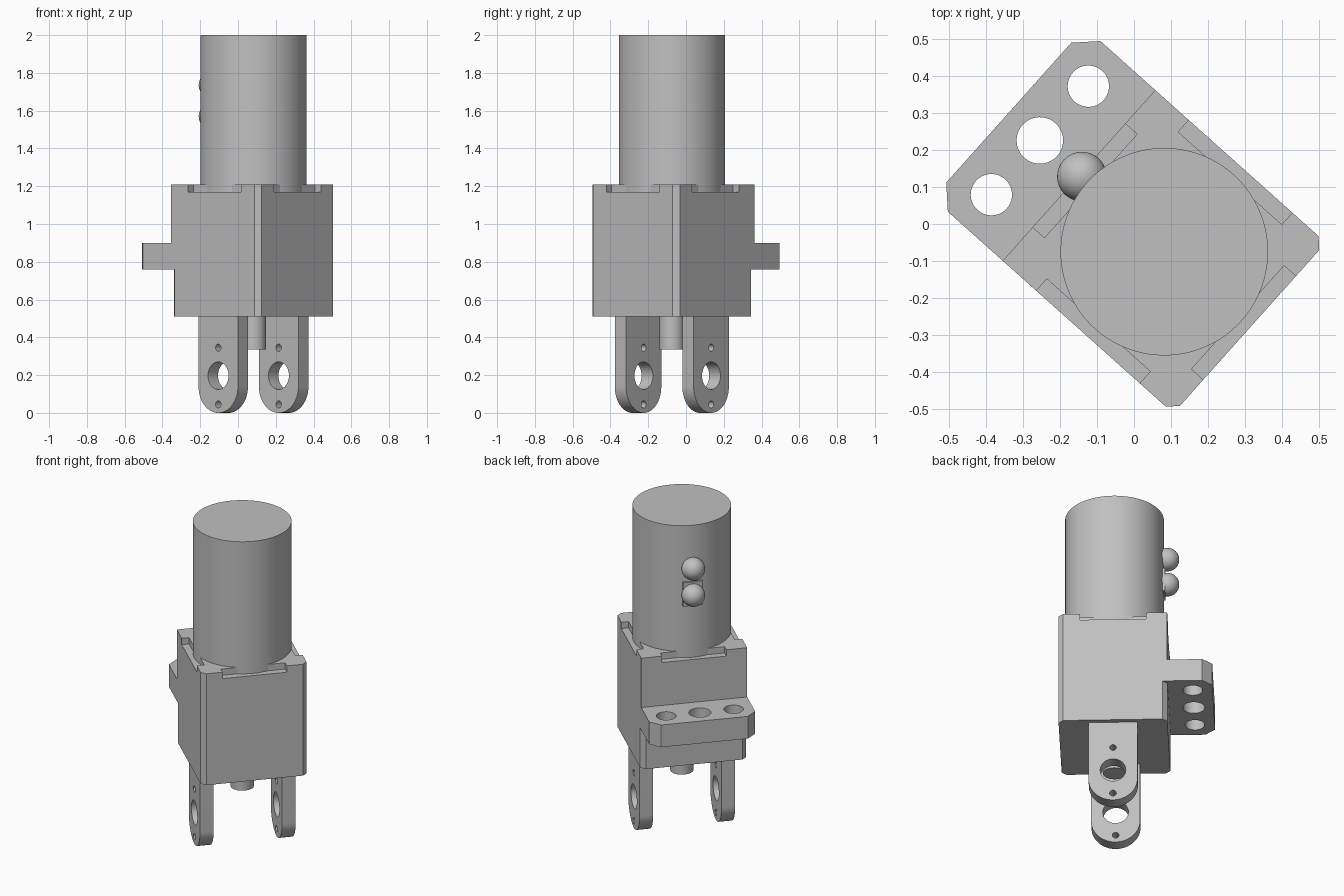
import bpy, bmesh, math
from mathutils import Matrix, Vector

cube = bpy.data.objects.get("Cube")
if cube:
    bpy.data.objects.remove(cube, do_unlink=True)

# One grey material for the whole assembly
GREY = (0.53, 0.53, 0.53, 1)
mat = bpy.data.materials.new("plain_grey")
mat.use_nodes = True
mat.diffuse_color = GREY
mat.node_tree.nodes["Principled BSDF"].inputs["Base Color"].default_value = GREY

# Everything is modelled square-on around the barrel axis, then turned and moved
PLACE = Matrix.Translation((0.082, -0.075, 0)) @ Matrix.Rotation(math.radians(48.2), 4, 'Z')
parts = []


def finish(bm, name):
    bmesh.ops.recalc_face_normals(bm, faces=bm.faces)
    mesh = bpy.data.meshes.new(name)
    bm.to_mesh(mesh)
    bm.free()
    mesh.materials.append(mat)
    obj = bpy.data.objects.new(name, mesh)
    bpy.context.collection.objects.link(obj)
    parts.append(obj)
    return obj


def prism(name, points, extrude):
    """Closed outline of 3D points, extruded along a vector."""
    bm = bmesh.new()
    face = bm.faces.new([bm.verts.new(p) for p in points])
    result = bmesh.ops.extrude_face_region(bm, geom=[face])
    verts = [g for g in result["geom"] if isinstance(g, bmesh.types.BMVert)]
    bmesh.ops.translate(bm, verts=verts, vec=extrude)
    if face.is_valid and len(face.edges) and not all(len(e.link_faces) == 2 for e in face.edges):
        bm.faces.remove(face)
    return finish(bm, name)


def add_box(bm, centre, size):
    bmesh.ops.create_cube(bm, size=1, matrix=Matrix.Translation(centre) @ Matrix.Diagonal((*size, 1)))


def add_cylinder(bm, centre, radius, depth, axis='Z', segments=40):
    turn = Matrix.Rotation(math.pi / 2, 4, 'Y') if axis == 'X' else Matrix()
    bmesh.ops.create_cone(bm, cap_ends=True, segments=segments, radius1=radius, radius2=radius,
                          depth=depth, matrix=Matrix.Translation(centre) @ turn)


def combine(obj, tool, operation):
    """Apply a boolean and discard the tool object."""
    mod = obj.modifiers.new("combine", 'BOOLEAN')
    mod.operation, mod.object, mod.solver = operation, tool, 'EXACT'
    bpy.context.view_layer.update()
    graph = bpy.context.evaluated_depsgraph_get()
    mesh = bpy.data.meshes.new_from_object(obj.evaluated_get(graph))
    obj.modifiers.clear()
    obj.data = mesh
    parts.remove(tool)
    bpy.data.objects.remove(tool, do_unlink=True)


HALF, CHAMFER = 0.31, 0.027


def outline(back, back_chamfer, z):
    """Housing footprint with chamfered front corners and optional back chamfers."""
    c, b = CHAMFER, back_chamfer
    right = [(HALF - c, -HALF), (HALF, -HALF + c)]
    right += [(HALF, back - b), (HALF - b, back)] if b else [(HALF, back)]
    left = [(-x, y) for x, y in reversed(right)]
    return [(x, y, z) for x, y in right + left]


# Housing: chamfered lower block, flange layer, square-backed upper block
housing = prism("housing", outline(HALF, CHAMFER, 0.51), (0, 0, 0.25))
flange = prism("flange", outline(0.565, 0.056, 0.76), (0, 0, 0.14))
upper = prism("upper_block", outline(HALF, 0, 0.90), (0, 0, 0.31))
combine(housing, flange, 'UNION')
combine(housing, upper, 'UNION')

# Flange holes and the four shallow rim pockets
bm = bmesh.new()
for x, radius in ((-0.197, 0.056), (0, 0.063), (0.197, 0.056)):
    add_cylinder(bm, (x, 0.452, 0.83), radius, 0.3)
for side in (-1, 1):
    add_box(bm, (0, side * 0.317, 1.21), (0.376, 0.1, 0.08))
    add_box(bm, (side * 0.317, 0, 1.21), (0.1, 0.376, 0.08))
combine(housing, finish(bm, "housing_cutter"), 'DIFFERENCE')

# Barrel on top and stub shaft underneath
bm = bmesh.new()
add_cylinder(bm, (0, 0, 1.58), 0.281, 0.84, segments=96)
finish(bm, "barrel")
bm = bmesh.new()
add_cylinder(bm, (0, 0, 0.43), 0.066, 0.19)
finish(bm, "shaft")

# Pair of round-ended fork legs with one large and two small holes
R, THICK = 0.14, 0.08
for side, name in ((-1, "fork_leg_a"), (1, "fork_leg_b")):
    x = side * 0.24 - THICK / 2
    arc = [math.pi * (1 + i / 32) for i in range(33)]
    pts = [(x, R * math.cos(a), R + R * math.sin(a)) for a in arc]
    leg = prism(name, pts + [(x, R, 0.515), (x, -R, 0.515)], (THICK, 0, 0))
    bm = bmesh.new()
    for z, radius in ((0.045, 0.019), (0.197, 0.073), (0.345, 0.019)):
        add_cylinder(bm, (side * 0.24, 0, z), radius, 0.2, 'X')
    combine(leg, finish(bm, "leg_cutter"), 'DIFFERENCE')

# Two connector balls on the back of the barrel, with a small block
for z, name in ((1.735, "upper_ball"), (1.57, "lower_ball")):
    bm = bmesh.new()
    bmesh.ops.create_uvsphere(bm, u_segments=40, v_segments=24, radius=0.067,
                              matrix=Matrix.Translation((0.003, 0.302, z)))
    finish(bm, name)
bm = bmesh.new()
add_box(bm, (0.003, 0.265, 1.573), (0.114, 0.05, 0.15))
finish(bm, "connector_block")

# Place all parts and shade round surfaces smoothly
bpy.ops.object.select_all(action='DESELECT')
for obj in parts:
    obj.data.transform(PLACE)
    obj.select_set(True)
bpy.context.view_layer.objects.active = parts[0]
bpy.ops.object.shade_smooth_by_angle(angle=math.radians(30))
